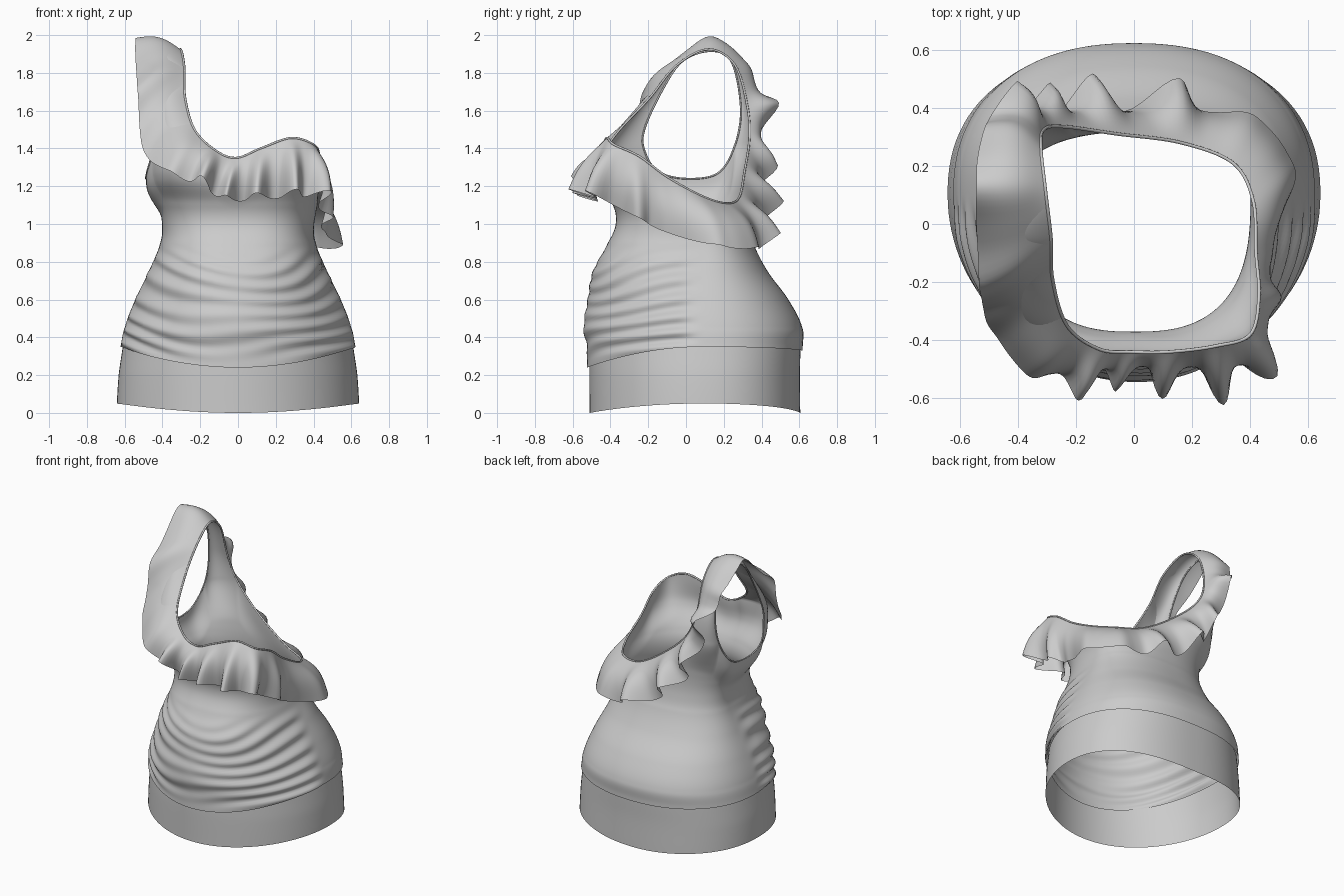
import bpy, bmesh, math
from mathutils import Vector

cube = bpy.data.objects.get("Cube")
if cube:
    bpy.data.objects.remove(cube, do_unlink=True)

fabric = bpy.data.materials.new("grey_fabric")
fabric.use_nodes = True
GREY = (0.6, 0.6, 0.6, 1)
fabric.diffuse_color = GREY
fabric.node_tree.nodes["Principled BSDF"].inputs["Base Color"].default_value = GREY

PER = 14                 # samples per control segment
CY = 0.1                 # body axis in y


def smoothstep(a, b, value):
    t = max(0.0, min(1.0, (value - a) / (b - a)))
    return t * t * (3 - 2 * t)


def spline(p0, p1, p2, p3, t):
    """Catmull-Rom point between p1 and p2."""
    return 0.5 * (2 * p1 + (p2 - p0) * t + (2 * p0 - 5 * p1 + 4 * p2 - p3) * t ** 2
                  + (3 * p1 - p0 - 3 * p2 + p3) * t ** 3)


def closed_curve(points):
    pts = [Vector(p) for p in points]
    n = len(pts)
    return [spline(pts[i - 1], pts[i], pts[(i + 1) % n], pts[(i + 2) % n], k / PER)
            for i in range(n) for k in range(PER)]


def add_grid(bm, rows, closed):
    """Skin a list of equally long point rows."""
    grid = [[bm.verts.new(p) for p in row] for row in rows]
    for low, high in zip(grid, grid[1:]):
        n = len(low)
        for j in range(n if closed else n - 1):
            k = (j + 1) % n
            bm.faces.new((low[j], low[k], high[k], high[j]))


def finish(bm, name):
    bmesh.ops.remove_doubles(bm, verts=bm.verts, dist=0.0002)
    bmesh.ops.recalc_face_normals(bm, faces=bm.faces)
    mesh = bpy.data.meshes.new(name)
    bm.to_mesh(mesh)
    bm.free()
    mesh.materials.append(fabric)
    mesh.shade_smooth()
    obj = bpy.data.objects.new(name, mesh)
    bpy.context.collection.objects.link(obj)


# Body profile: height, half width, front depth, back depth
PROFILE = [Vector(p) for p in (
    (0, .643, .51, .605), (.2, .632, .512, .603), (.35, .61, .513, .606),
    (.45, .588, .53, .604), (.6, .532, .508, .53), (.75, .46, .48, .42),
    (.9, .4, .402, .345), (1, .39, .36, .315), (1.1, .412, .375, .305),
    (1.25, .475, .45, .31), (1.35, .485, .465, .31), (1.5, .45, .45, .31))]


def profile_at(z):
    last = len(PROFILE) - 2
    i = next((k for k in range(last) if PROFILE[k + 1][0] > z), last)
    a, b = PROFILE[i], PROFILE[i + 1]
    t = max(0, min(1, (z - a[0]) / (b[0] - a[0])))
    return spline(PROFILE[max(i - 1, 0)], a, b, PROFILE[min(i + 2, last + 1)], t)


def body_point(phi, z, extra=0.0):
    """Point on the section: elliptical belly, squarer waist and back."""
    _, half, front, back = profile_at(z)
    c, s = math.cos(phi), math.sin(phi)
    depth = back - CY if s > 0 else front + CY
    n = 2.3 if s > 0 else 2 + 0.7 * smoothstep(.5, 1, z)
    r = (abs(c / half) ** n + abs(s / depth) ** n) ** (-1 / n) + extra
    return Vector((r * c, CY + r * s, z))


def hem_height(phi):
    s = math.sin(phi)
    return 0.35 - (0.11 if s < 0 else 0.02) * s * s


def gathers(phi, z):
    """Draped folds over the front, sagging towards the middle."""
    p = body_point(phi, z)
    side = p.x / profile_at(z)[1]
    mask = smoothstep(.1, -.06, p.y) * smoothstep(.24, .36, z) * smoothstep(.9, .74, z)
    q = z + 0.14 * (1 - side * side)
    wave = math.sin(72 * q + 2 * math.sin(6 * p.x + 9 * z))
    return mask * (0.003 + 0.008 * abs(side)) * wave


# Neckline: the strap's inner edge front to back, then round the back and side
NECK = [(-.12, -.43, 1.39), (-.23, -.35, 1.5), (-.28, -.19, 1.67), (-.285, -.05, 1.84),
        (-.305, .12, 1.925), (-.32, .26, 1.84), (-.31, .325, 1.62), (-.24, .335, 1.45),
        (-.06, .31, 1.28), (.16, .28, 1.14), (.34, .21, 1.11), (.41, .08, 1.15),
        (.42, -.1, 1.25), (.43, -.25, 1.36), (.4, -.38, 1.42), (.28, -.42, 1.455),
        (.12, -.44, 1.4), (-.01, -.44, 1.35)]
# Free edge of the ruffle, matched to the neckline, with flute size
FRILL = [(-.19, -.53, 1.21, .09), (-.37, -.51, 1.28, .01), (-.5, -.34, 1.39, .01),
         (-.53, -.2, 1.69, .03), (-.545, .12, 1.965, .02), (-.52, .31, 1.83, .01),
         (-.45, .42, 1.62, .09), (-.32, .405, 1.29, .09), (-.18, .42, 1.09, .11),
         (.12, .42, .91, .1), (.42, .36, .87, .01), (.55, .17, .885, .01),
         (.455, -.09, .95, .01), (.455, -.25, 1.03, .05), (.43, -.48, 1.15, .08),
         (.29, -.52, 1.15, .11), (.1, -.505, 1.14, .1), (-.06, -.5, 1.13, .08)]
# Armhole: the strap's outer edge front to back, then under the arm
ARM = [(-.45, -.22, 1.39), (-.44, -.22, 1.5), (-.43, -.13, 1.7), (-.43, -.02, 1.86),
       (-.42, .13, 1.915), (-.42, .24, 1.86), (-.43, .29, 1.62), (-.44, .26, 1.42),
       (-.475, .17, 1.27), (-.487, 0, 1.24), (-.48, -.15, 1.28)]
neck, frill, arm = closed_curve(NECK), closed_curve(FRILL), closed_curve(ARM)
STRAP_END = 7 * PER
STRAP_COLS = 16


def strap_row(i):
    """Across the strap from neckline to armhole, bowed outwards."""
    a, b = neck[i], arm[i]
    out = ((a + b) / 2 - Vector((-.05, .08, 1.4))).normalized()
    row = []
    for k in range(STRAP_COLS + 1):
        w = k / STRAP_COLS
        row.append(a.lerp(b, w) + out * (a - b).length * w * (1 - w))
    return row


# Top: torso up to the edge loop, plus the shoulder strap
edge = (strap_row(0) + arm[:STRAP_END:-1] + strap_row(STRAP_END)[::-1]
        + neck[STRAP_END + 1:])
ROWS = 84
columns = []
for e in edge:
    phi = math.atan2(e.y - CY, e.x)
    low = hem_height(phi)
    column = []
    for r in range(ROWS + 1):
        s = r / ROWS
        z = low + (e.z - low) * s
        p = body_point(phi, z, 0.012 + gathers(phi, z))
        column.append(p.lerp(Vector((e.x, e.y, z)), smoothstep(.76, 1, s)))
    columns.append(column)
bm = bmesh.new()
add_grid(bm, list(zip(*columns)), True)
add_grid(bm, [strap_row(i) for i in range(STRAP_END + 1)], False)
finish(bm, "draped_top")

# Skirt band, tucked just under the hem
angles = [math.tau * k / 128 for k in range(128)]
rows = []
for r in range(13):
    row = []
    for phi in angles:
        low = 0.05 * math.cos(phi) ** 2
        row.append(body_point(phi, low + (hem_height(phi) + 0.02 - low) * r / 12))
    rows.append(row)
bm = bmesh.new()
add_grid(bm, rows, True)
finish(bm, "skirt_band")

# Ruffle: flutes widen from the neckline to the free edge
count = len(neck)
FRILL_ROWS = 16
strips = []
for i in range(count):
    drop = frill[i].xyz - neck[i]
    along = neck[(i + 1) % count] - neck[i - 1]
    normal = along.cross(drop).normalized()
    flute = 1.4 * ((1 + math.cos(math.tau * i / PER)) / 2) ** 1.5 - 0.4
    size = max(frill[i].w, 0)
    strip = []
    for k in range(FRILL_ROWS + 1):
        v = k / FRILL_ROWS
        lift = 0.035 * math.sin(math.pi * v) + size * flute * v ** 1.3
        strip.append(neck[i] + drop * v + normal * lift)
    strips.append(strip)
bm = bmesh.new()
add_grid(bm, list(zip(*strips)), True)
finish(bm, "neck_ruffle")


# Piping round both openings
def piping(name, path, radius):
    bm = bmesh.new()
    n, rings = len(path), []
    for i, p in enumerate(path):
        t = (path[(i + 1) % n] - path[i - 1]).normalized()
        out = t.cross(Vector((.3, .2, 1))).normalized()
        up = out.cross(t)
        rings.append([p + radius * (out * math.cos(a) + up * math.sin(a))
                      for a in (math.tau * k / 8 for k in range(8))])
    add_grid(bm, rings + rings[:1], True)
    finish(bm, name)


piping("neck_piping", neck, 0.006)
piping("armhole_piping", arm, 0.005)
